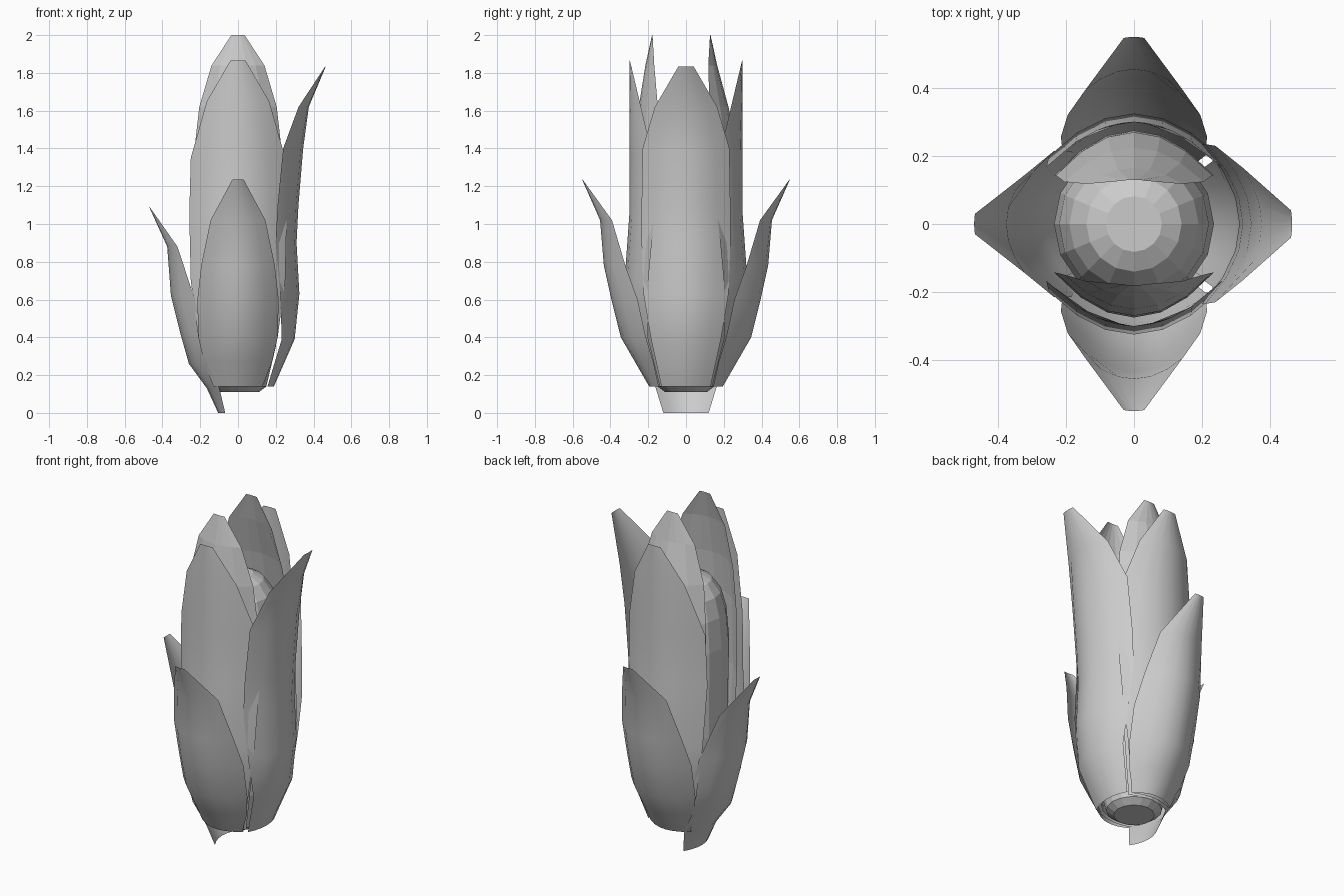
import bpy, bmesh, math

cube = bpy.data.objects.get("Cube")
if cube:
    bpy.data.objects.remove(cube)

husk_grey = bpy.data.materials.new("husk_grey")
husk_grey.use_nodes = True
GREY = (0.6, 0.6, 0.6, 1)
husk_grey.diffuse_color = GREY
husk_grey.node_tree.nodes["Principled BSDF"].inputs["Base Color"].default_value = GREY


def add_object(name, bm, smooth):
    mesh = bpy.data.meshes.new(name)
    bm.to_mesh(mesh)
    bm.free()
    mesh.materials.append(husk_grey)
    obj = bpy.data.objects.new(name, mesh)
    bpy.context.collection.objects.link(obj)
    if smooth:
        bpy.ops.object.select_all(action="DESELECT")
        obj.select_set(True)
        bpy.context.view_layer.objects.active = obj
        bpy.ops.object.shade_smooth_by_angle(angle=math.radians(40))
    return obj


def leaf(name, rows, heading, curl, smooth=True, columns=6):
    """Thin sheet from rows of (height, reach, half width), bowed around the cob."""
    bm = bmesh.new()
    grid = []
    for z, reach, half in rows:
        line = []
        for i in range(columns + 1):
            side = half * (2 * i / columns - 1)
            out = reach - curl * side * side
            x = out * math.cos(heading) - side * math.sin(heading)
            y = out * math.sin(heading) + side * math.cos(heading)
            line.append(bm.verts.new((x, y, z)))
        grid.append(line)
    for upper, lower in zip(grid, grid[1:]):
        for i in range(columns):
            bm.faces.new((lower[i], lower[i + 1], upper[i + 1], upper[i]))
    return add_object(name, bm, smooth)


def lathe(name, profile, sides):
    bm = bmesh.new()
    rings = [[bm.verts.new((r * math.cos(math.tau * i / sides),
                            r * math.sin(math.tau * i / sides), z))
              for i in range(sides)] for r, z in profile]
    for low, high in zip(rings, rings[1:]):
        for i in range(sides):
            j = (i + 1) % sides
            bm.faces.new((low[i], low[j], high[j], high[i]))
    bm.faces.new(rings[0][::-1])
    bm.faces.new(rings[-1])
    return add_object(name, bm, False)


# Faceted cob with a bevelled foot and rounded top
lathe("cob", [(0.11, 0.11), (0.15, 0.14), (0.2, 0.35), (0.23, 0.7), (0.235, 1.2),
              (0.22, 1.38), (0.19, 1.49), (0.14, 1.56), (0.082, 1.59)], 16)

FRONT, BACK, RIGHT, LEFT = -math.pi / 2, math.pi / 2, 0, math.pi

# Tall inner leaves, tips leaning in over the cob
inner_low = [(1.4, 0.27, 0.23), (1.0, 0.275, 0.235), (0.5, 0.25, 0.2), (0.14, 0.15, 0.13)]
leaf("inner_leaf_front", [(2.0, 0.18, 0.035), (1.84, 0.215, 0.14), (1.62, 0.25, 0.205)] + inner_low,
     FRONT, 2.4, smooth=False)
leaf("inner_leaf_back", [(2.0, 0.13, 0.035), (1.84, 0.165, 0.14), (1.62, 0.225, 0.205)] + inner_low,
     BACK, 2.4, smooth=False)

# Outer leaves, matching front and back pairs
tall = [(1.865, 0.3, 0.04), (1.65, 0.3, 0.165), (1.35, 0.3, 0.25), (1.05, 0.3, 0.258),
        (0.7, 0.325, 0.25), (0.4, 0.29, 0.21), (0.14, 0.17, 0.13)]
short = [(1.235, 0.55, 0.03), (1.02, 0.455, 0.145), (0.78, 0.435, 0.195), (0.6, 0.395, 0.215),
         (0.4, 0.345, 0.21), (0.27, 0.27, 0.18), (0.14, 0.195, 0.13)]
for place, heading in (("front", FRONT), ("back", BACK)):
    leaf("tall_leaf_" + place, tall, heading, 2)
    leaf("short_leaf_" + place, short, heading, 3)

# Tall side leaf
leaf("tall_leaf_side", [(1.835, 0.465, 0.04), (1.62, 0.375, 0.165), (1.4, 0.345, 0.23),
                        (1.1, 0.32, 0.235), (0.9, 0.31, 0.235), (0.63, 0.325, 0.225),
                        (0.39, 0.3, 0.185), (0.14, 0.19, 0.13)], RIGHT, 2)

# Short side leaf whose lower lip hangs to the ground
leaf("short_leaf_side", [(1.09, 0.47, 0.03), (0.88, 0.375, 0.145), (0.62, 0.355, 0.215),
                         (0.42, 0.305, 0.215), (0.26, 0.26, 0.19), (0.13, 0.165, 0.16),
                         (0, 0.105, 0.12)], LEFT, 2.6)
